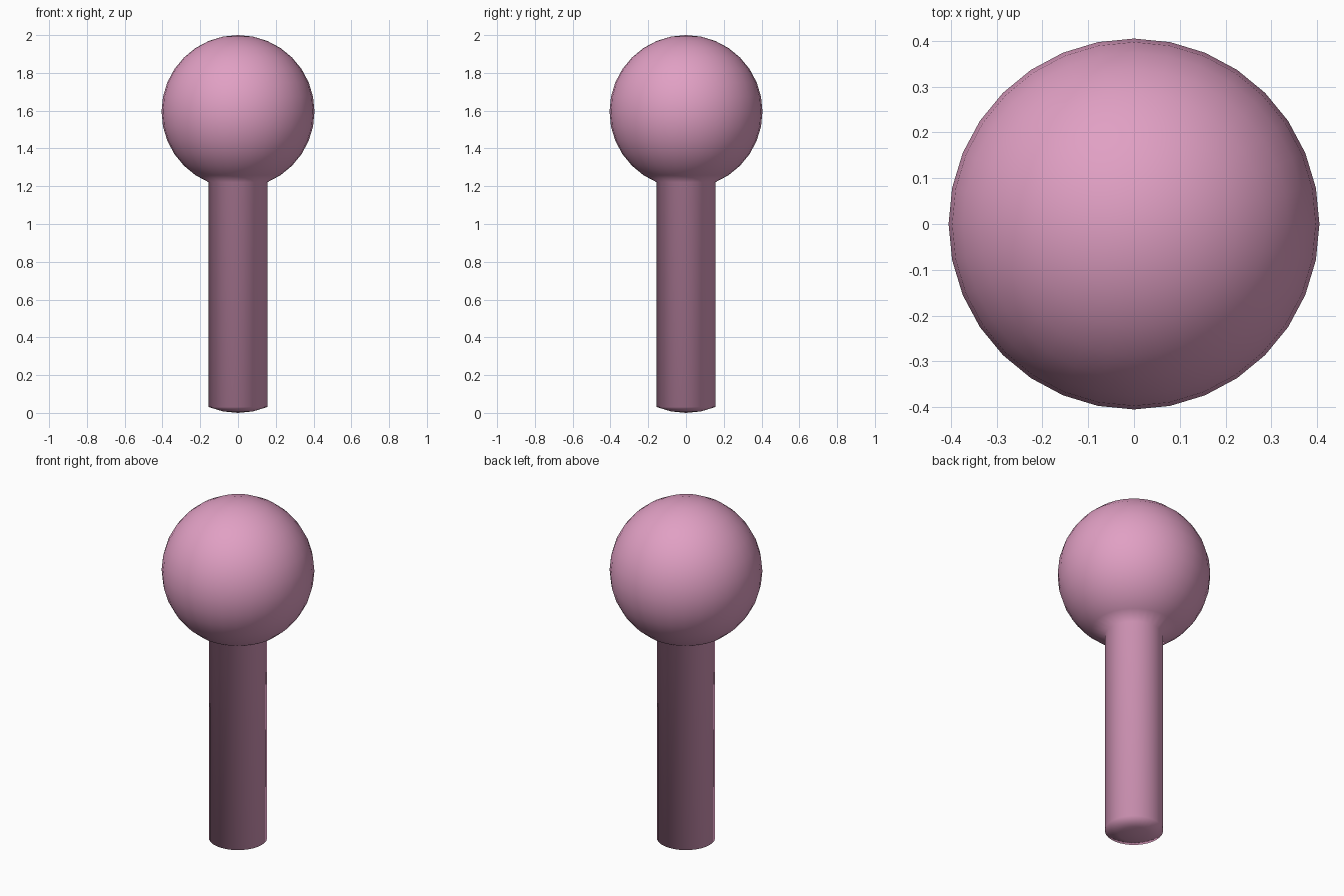
import bpy, bmesh
from mathutils import Vector

if "Cube" in bpy.data.objects:
    bpy.data.objects.remove(bpy.data.objects["Cube"])

RADIUS = 0.405
SEGMENTS, RINGS = 32, 16
CENTRE_Z = 2.0 - RADIUS

bm = bmesh.new()

# Ball head
bmesh.ops.create_uvsphere(bm, u_segments=SEGMENTS, v_segments=RINGS, radius=RADIUS)
bmesh.ops.translate(bm, verts=bm.verts, vec=(0, 0, CENTRE_Z))

# Shaft: the two lowest rings of faces pulled straight down to the floor
cap = [f for f in bm.faces if f.calc_center_median().xy.length < RADIUS * 0.37
       and f.calc_center_median().z < CENTRE_Z]
drop = CENTRE_Z - RADIUS
new = bmesh.ops.extrude_face_region(bm, geom=cap)["geom"]
bmesh.ops.delete(bm, geom=[f for f in cap if f.is_valid], context='FACES')
bmesh.ops.translate(bm, verts=[v for v in new if isinstance(v, bmesh.types.BMVert)],
                    vec=Vector((0, 0, -drop)))
bmesh.ops.recalc_face_normals(bm, faces=bm.faces)
for f in bm.faces:
    f.smooth = True

mesh = bpy.data.meshes.new("ball_headed_pin")
bm.to_mesh(mesh)
bm.free()
pin = bpy.data.objects.new("ball_headed_pin", mesh)
bpy.context.collection.objects.link(pin)

# Pink finish
pink = bpy.data.materials.new("pink")
pink.diffuse_color = (0.75, 0.35, 0.55, 1)
pink.use_nodes = True
pink.node_tree.nodes["Principled BSDF"].inputs["Base Color"].default_value = pink.diffuse_color
mesh.materials.append(pink)
